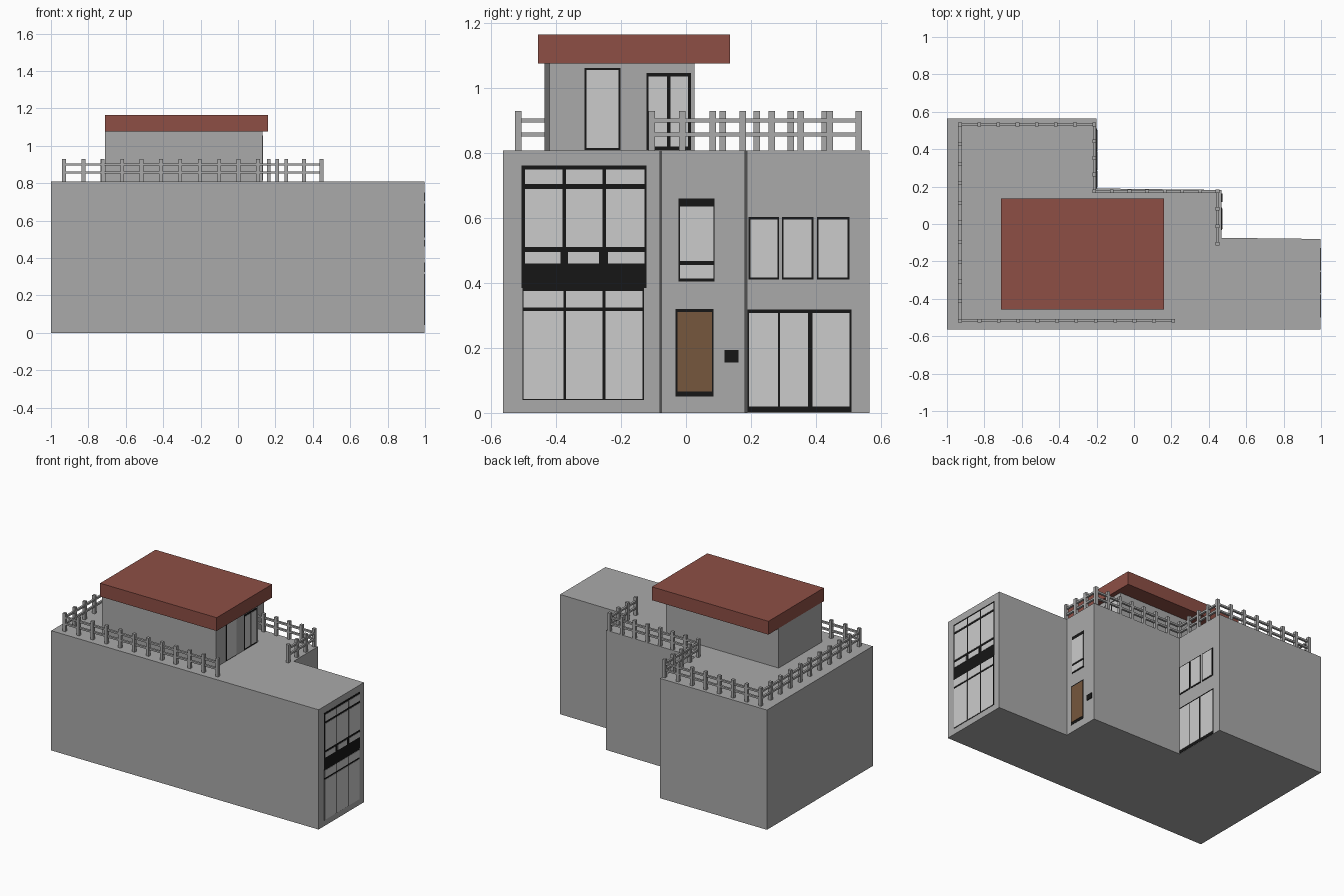
import bpy, bmesh
from mathutils import Vector

if "Cube" in bpy.data.objects:
    bpy.data.objects.remove(bpy.data.objects["Cube"])


def material(name, rgb):
    m = bpy.data.materials.new(name)
    m.diffuse_color = (*rgb, 1)
    m.use_nodes = True
    m.node_tree.nodes["Principled BSDF"].inputs["Base Color"].default_value = m.diffuse_color
    return m


WALL = material("wall_grey", (0.4, 0.4, 0.4))
ROOF = material("roof_red", (0.27, 0.078, 0.06))
DARK = material("frame_black", (0.008, 0.008, 0.008))
DOOR = material("door_brown", (0.18, 0.095, 0.047))
GLASS = material("pane_grey", (0.8, 0.8, 0.8))


def finish(name, bm, mat):
    bmesh.ops.recalc_face_normals(bm, faces=bm.faces)
    me = bpy.data.meshes.new(name)
    bm.to_mesh(me)
    bm.free()
    me.materials.append(mat)
    ob = bpy.data.objects.new(name, me)
    bpy.context.collection.objects.link(ob)
    return ob


def add_box(bm, lo, hi):
    vs = bmesh.ops.create_cube(bm, size=1)["verts"]
    lo, hi = Vector(lo), Vector(hi)
    bmesh.ops.scale(bm, vec=hi - lo, verts=vs)
    bmesh.ops.translate(bm, vec=(lo + hi) / 2, verts=vs)


def prism(name, outline, z0, z1, mat):
    bm = bmesh.new()
    f = bm.faces.new([bm.verts.new((x, y, z0)) for x, y in outline])
    top = bmesh.ops.extrude_face_region(bm, geom=[f])["geom"]
    bmesh.ops.translate(bm, vec=(0, 0, z1 - z0),
                        verts=[g for g in top if isinstance(g, bmesh.types.BMVert)])
    return finish(name, bm, mat)


def panels(name, x, depth, rects, mat):
    """Thin slabs on a wall facing +x; each rect is (y0, y1, z0, z1)."""
    bm = bmesh.new()
    for y0, y1, z0, z1 in rects:
        add_box(bm, (x - 0.004, y0, z0), (x + depth, y1, z1))
    return finish(name, bm, mat)


def opening(name, x, frames, panes, pane_mat=GLASS):
    panels(name + "_frame", x, 0.002, frames, DARK)
    panels(name + "_panes", x, 0.004, panes, pane_mat)


# Stepped main building, upper room and flat roof
XF, XM, XB, XU = 0.996, 0.468, -0.2, 0.13
prism("building", [(-1, -0.563), (XF, -0.563), (XF, -0.08), (XM, -0.074),
                   (XM, 0.182), (XB, 0.19), (XB, 0.565), (-1, 0.565)], 0, 0.808, WALL)
prism("upper_room", [(-0.71, -0.436), (XU, -0.42), (XU, 0.026), (-0.71, 0.026)],
      0.806, 1.076, WALL)
prism("roof", [(-0.71, -0.456), (0.16, -0.456), (0.16, 0.135), (-0.71, 0.135)],
      1.075, 1.165, ROOF)

# Two-storey glazing on the foremost wall
cols = [(-0.496, -0.38), (-0.37, -0.257), (-0.246, -0.128)]
small = [(-0.496, -0.387), (-0.363, -0.268), (-0.24, -0.128)]
low = [(-0.501, -0.377), (-0.37, -0.257), (-0.248, -0.134)]
rows = [(cols, 0.705, 0.75), (cols, 0.51, 0.69), (small, 0.46, 0.495),
        (low, 0.325, 0.376), (low, 0.042, 0.313)]
opening("tall_window", XF, [(-0.507, -0.122, 0.385, 0.762), (-0.504, -0.13, 0.04, 0.385)],
        [(a, b, z0, z1) for group, z0, z1 in rows for a, b in group])

# Entrance wall: window, door and letter box
opening("entrance_window", XM, [(-0.023, 0.088, 0.405, 0.66)],
        [(-0.018, 0.084, 0.468, 0.636), (-0.018, 0.084, 0.413, 0.455)])
opening("door", XM, [(-0.033, 0.085, 0.05, 0.32)], [(-0.026, 0.08, 0.066, 0.311)], DOOR)
panels("letter_box", XM, 0.004, [(0.118, 0.162, 0.155, 0.193)], DARK)

# Rear wing: three small windows over a wide glazed door
trio = [(0.193, 0.287), (0.295, 0.393), (0.403, 0.503)]
opening("wing_window", XB, [(a, b, 0.41, 0.603) for a, b in trio],
        [(a + 0.005, b - 0.006, 0.417, 0.596) for a, b in trio])
opening("wing_glazed_door", XB, [(0.187, 0.51, 0.002, 0.318)],
        [(a, b, 0.02, 0.308) for a, b in [(0.194, 0.283), (0.289, 0.376), (0.39, 0.503)]])

# Upper room window and double door
opening("upper_window", XU, [(-0.313, -0.202, 0.81, 1.062)],
        [(-0.307, -0.208, 0.815, 1.055)])
opening("upper_door", XU, [(-0.122, 0.015, 0.81, 1.046)],
        [(-0.115, -0.058, 0.82, 1.036), (-0.048, 0.006, 0.82, 1.036)])

# Roof terrace railing: posts and two rails along each run
path = [(0.21, -0.517), (-0.93, -0.517), (-0.93, 0.532), (-0.213, 0.532),
        (-0.213, 0.175), (0.447, 0.175), (0.447, -0.105)]
counts = [11, 10, 7, 4, 7, 3]
posts, rails = bmesh.new(), bmesh.new()
h, r = 0.01, 0.007
for i, ((ax, ay), (bx, by)) in enumerate(zip(path, path[1:])):
    n = counts[i]
    for k in range(0 if i == 0 else 1, n + 1):
        x, y = ax + (bx - ax) * k / n, ay + (by - ay) * k / n
        add_box(posts, (x - h, y - h, 0.807), (x + h, y + h, 0.93))
    for z in (0.857, 0.9):
        add_box(rails, (min(ax, bx) - r, min(ay, by) - r, z - 0.006),
                (max(ax, bx) + r, max(ay, by) + r, z + 0.006))
finish("railing_posts", posts, WALL)
finish("railing_rails", rails, WALL)
